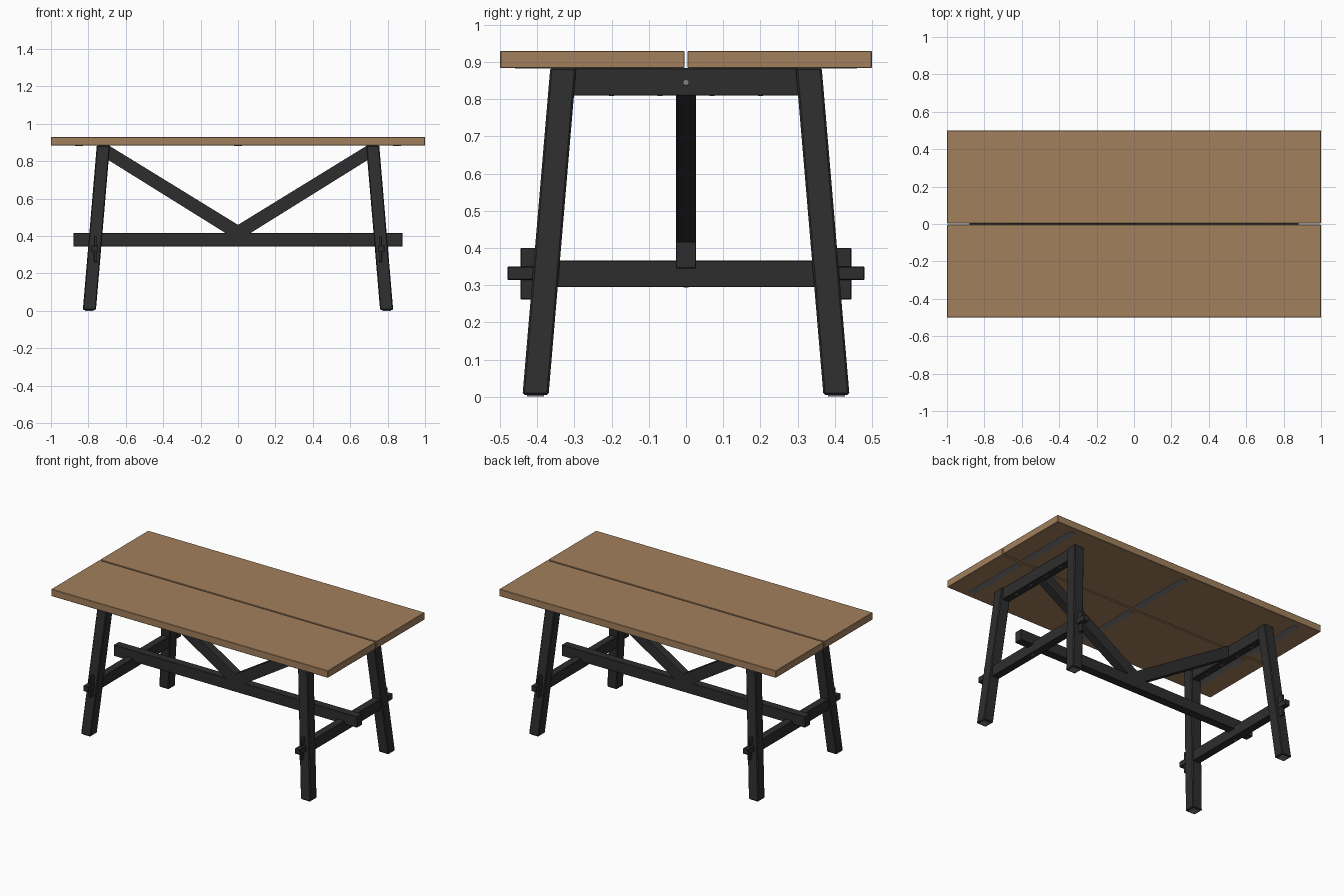
import bpy, bmesh, math
from mathutils import Vector

if "Cube" in bpy.data.objects:
    bpy.data.objects.remove(bpy.data.objects["Cube"])


def material(name, rgb):
    m = bpy.data.materials.new(name)
    m.diffuse_color = (*rgb, 1)
    m.use_nodes = True
    m.node_tree.nodes["Principled BSDF"].inputs["Base Color"].default_value = m.diffuse_color
    return m


WOOD = material("oak brown", (0.36, 0.215, 0.11))
BLACK = material("black paint", (0.027, 0.027, 0.027))
METAL = material("grey metal", (0.22, 0.22, 0.22))


def finish(bm, name, mat, bevel=0.0):
    bmesh.ops.recalc_face_normals(bm, faces=bm.faces)
    me = bpy.data.meshes.new(name)
    bm.to_mesh(me)
    bm.free()
    me.materials.append(mat)
    ob = bpy.data.objects.new(name, me)
    bpy.context.collection.objects.link(ob)
    if bevel:
        b = ob.modifiers.new("bevel", 'BEVEL')
        b.width, b.segments = bevel, 1
    return ob


def box(name, mat, x, y, z, bevel=0.0, lean=False):
    """Box from ranges; lean shears it in x to follow the leg splay."""
    bm = bmesh.new()
    bmesh.ops.create_cube(bm, size=1)
    for v in bm.verts:
        v.co = Vector([r[0] if c < 0 else r[1] for c, r in zip(v.co, (x, y, z))])
        if lean:
            zm = sum(z) / 2
            v.co.x -= math.copysign(0.075 / 0.885 * (v.co.z - zm), x[0])
    return finish(bm, name, mat, bevel)


def span(c, w):
    return (c - w / 2, c + w / 2)


def disc(name, loc, axis, r=0.008, depth=0.006):
    bm = bmesh.new()
    bmesh.ops.create_cone(bm, cap_ends=True, segments=16, radius1=r, radius2=r, depth=depth)
    rot = Vector((0, 0, 1)).rotation_difference(Vector(axis))
    for v in bm.verts:
        v.co = rot @ v.co + Vector(loc)
    return finish(bm, name, METAL)


def leg_x(z):
    return 0.795 - 0.075 * z / 0.885


def leg_y(z):
    return 0.405 - 0.075 * z / 0.885


# two top boards with metal strips let into the underside
for s, side in ((-1, "front"), (1, "back")):
    box(side + "_top_board", WOOD, (-1, 1), sorted((s * 0.004, s * 0.5)), (0.884, 0.93), 0.002)
    for i, x in enumerate((-0.85, 0, 0.85)):
        box(f"{side}_strip_{i}", METAL, span(x, 0.045), sorted((s * 0.03, s * 0.46)), (0.8825, 0.8865))

# splayed legs with chamfered ends, foot pads, wedges
for sx, end in ((-1, "left"), (1, "right")):
    for sy, side in ((-1, "front"), (1, "back")):
        bm = bmesh.new()
        bmesh.ops.create_cube(bm, size=1)
        for v in bm.verts:
            z = 0.005 if v.co.z < 0 else 0.885
            v.co = Vector((sx * leg_x(z) + v.co.x * 0.07, sy * leg_y(z) + v.co.y * 0.07, z))
        finish(bm, f"{end}_{side}_leg", BLACK, 0.005)
        box(f"{end}_{side}_foot_pad", METAL, span(sx * leg_x(0), 0.045), span(sy * leg_y(0), 0.045), (0, 0.008))
        # wedge peg through the tenon
        box(f"{end}_{side}_wedge", BLACK, span(sx * leg_x(0.33), 0.016), span(sy * 0.42, 0.05),
            (0.262, 0.40), 0.002, True)

    # top rail and lower cross rail with through tenon
    box(end + "_top_rail", BLACK, span(sx * leg_x(0.847), 0.05), (-0.31, 0.31), (0.81, 0.884), 0.002, True)
    box(end + "_cross_rail", BLACK, span(sx * leg_x(0.33), 0.05), (-0.36, 0.36), (0.295, 0.366), 0.002, True)
    box(end + "_tenon", BLACK, span(sx * leg_x(0.332), 0.035), (-0.48, 0.48), (0.314, 0.35), 0.002, True)

    # bolts
    disc(end + "_rail_bolt", (sx * (leg_x(0.845) + 0.025), 0, 0.845), (sx, 0, 0.085))
    for i, y in enumerate((-0.2, -0.07, 0.07, 0.2)):
        disc(f"{end}_rail_screw_{i}", (sx * leg_x(0.81), y, 0.81), (0, 0, 1), 0.007, 0.003)
    disc(end + "_cross_screw", (sx * leg_x(0.295), 0, 0.295), (0, 0, 1), 0.007, 0.003)

    # diagonal brace, extruded profile
    prof = [(0, 0.46), (0.69, 0.884), (0.715, 0.884), (0.715, 0.82), (0.065, 0.415), (0, 0.415)]
    bm = bmesh.new()
    f = bm.faces.new([bm.verts.new((sx * x, -0.027, z)) for x, z in prof])
    ext = bmesh.ops.extrude_face_region(bm, geom=[f])
    bmesh.ops.translate(bm, vec=(0, 0.054, 0),
                        verts=[g for g in ext["geom"] if isinstance(g, bmesh.types.BMVert)])
    finish(bm, end + "_brace", BLACK)

# long stretcher
box("stretcher", BLACK, (-0.88, 0.88), (-0.027, 0.027), (0.345, 0.417), 0.002)
